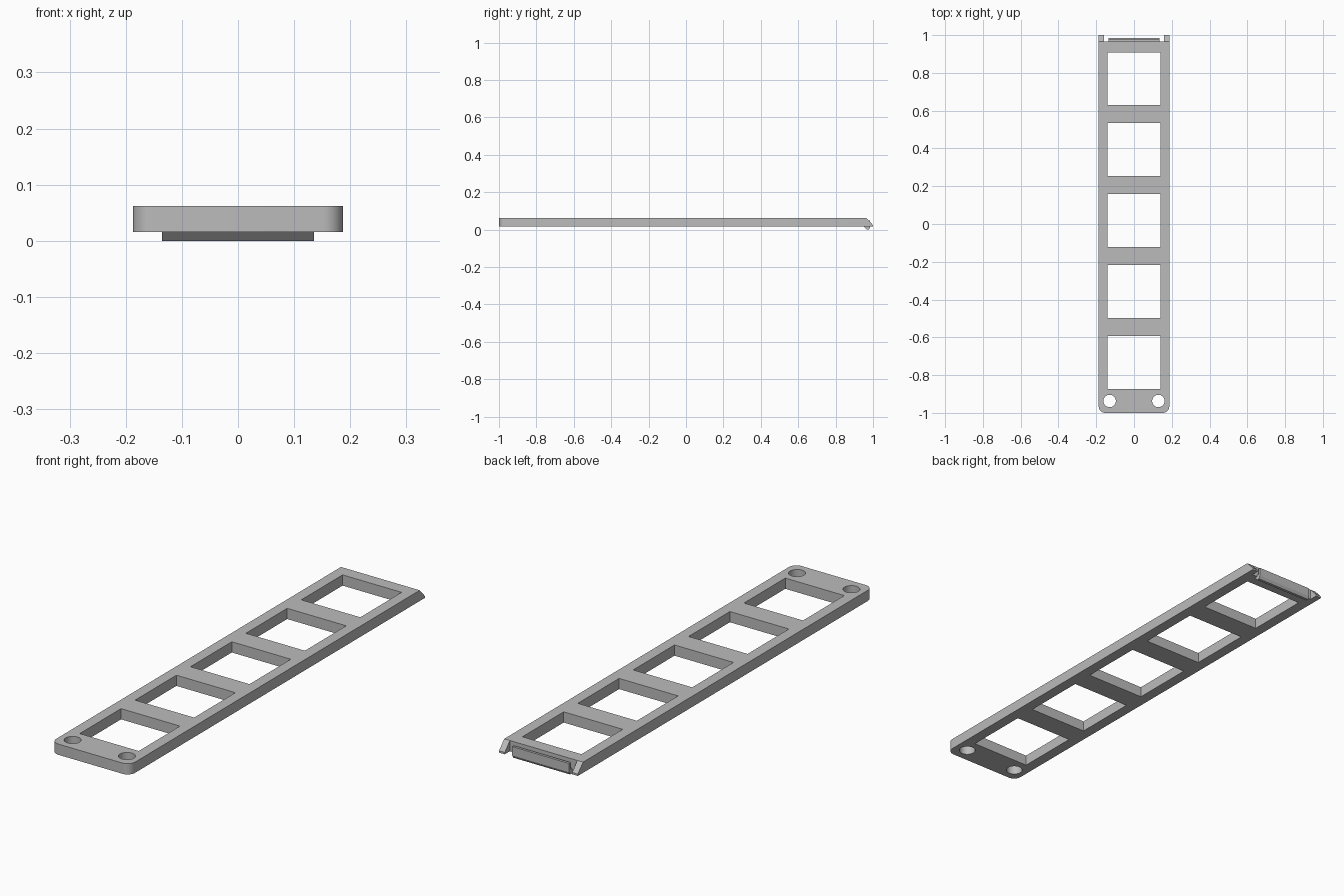
import bpy, bmesh
from math import sin, cos, pi, radians

cube = bpy.data.objects.get("Cube")
if cube:
    bpy.data.objects.remove(cube, do_unlink=True)

grey = bpy.data.materials.new("plain grey")
grey.use_nodes = True
colour = (0.5, 0.5, 0.5, 1)
grey.diffuse_color = colour
grey.node_tree.nodes["Principled BSDF"].inputs["Base Color"].default_value = colour

BOTTOM, TOP = 0.016, 0.062
HALF_WIDTH, END = 0.187, 0.965


def arc(cx, cy, r, start, stop, steps):
    angles = [radians(start + (stop - start) * i / steps) for i in range(steps + 1)]
    return [(cx + r * cos(a), cy + r * sin(a)) for a in angles]


def finish(obj):
    obj.data.materials.clear()
    obj.data.materials.append(grey)
    bpy.ops.object.select_all(action='DESELECT')
    obj.select_set(True)
    bpy.context.view_layer.objects.active = obj
    bpy.ops.object.shade_smooth_by_angle(angle=radians(30))


def plate(name, loops):
    """Flat outline with holes, given thickness."""
    curve = bpy.data.curves.new(name, 'CURVE')
    curve.dimensions = '2D'
    curve.fill_mode = 'BOTH'
    curve.extrude = (TOP - BOTTOM) / 2
    for loop in loops:
        spline = curve.splines.new('POLY')
        spline.points.add(len(loop) - 1)
        for point, (x, y) in zip(spline.points, loop):
            point.co = (x, y, 0, 1)
        spline.use_cyclic_u = True
    temp = bpy.data.objects.new(name + " outline", curve)
    bpy.context.collection.objects.link(temp)
    graph = bpy.context.evaluated_depsgraph_get()
    mesh = bpy.data.meshes.new_from_object(temp.evaluated_get(graph))
    bpy.data.objects.remove(temp, do_unlink=True)
    bm = bmesh.new()
    bm.from_mesh(mesh)
    bmesh.ops.remove_doubles(bm, verts=bm.verts, dist=1e-5)
    bmesh.ops.translate(bm, verts=bm.verts, vec=(0, 0, (TOP + BOTTOM) / 2))
    bmesh.ops.recalc_face_normals(bm, faces=bm.faces)
    bm.to_mesh(mesh)
    bm.free()
    obj = bpy.data.objects.new(name, mesh)
    bpy.context.collection.objects.link(obj)
    finish(obj)


def bar(name, profile, x0, x1):
    """Side profile (y, z) extruded across x."""
    bm = bmesh.new()
    face = bm.faces.new([bm.verts.new((x0, y, z)) for y, z in profile])
    new = bmesh.ops.extrude_face_region(bm, geom=[face])["geom"]
    moved = [v for v in new if isinstance(v, bmesh.types.BMVert)]
    bmesh.ops.translate(bm, verts=moved, vec=(x1 - x0, 0, 0))
    bmesh.ops.recalc_face_normals(bm, faces=bm.faces)
    mesh = bpy.data.meshes.new(name)
    bm.to_mesh(mesh)
    bm.free()
    obj = bpy.data.objects.new(name, mesh)
    bpy.context.collection.objects.link(obj)
    finish(obj)


# Frame: rounded front corners, five square windows, two screw holes
radius = 0.035
inner = HALF_WIDTH - radius
loops = [arc(-inner, radius - 1, radius, 180, 270, 10)
         + arc(inner, radius - 1, radius, 270, 360, 10)
         + [(HALF_WIDTH, END), (-HALF_WIDTH, END)]]
for i in range(5):
    y, h = -0.733 + 0.3755 * i, 0.14
    loops.append([(-h, y - h), (-h, y + h), (h, y + h), (h, y - h)])
for side in (-1, 1):
    loops.append(arc(side * 0.129, -0.937, 0.033, 360, 0, 32)[:-1])
plate("window_frame", loops)

# Sloped prongs at the back corners
prong = [(END, BOTTOM), (1, BOTTOM), (1, 0.024), (END, TOP)]
bar("left_prong", prong, 0.16, HALF_WIDTH)
bar("right_prong", prong, -HALF_WIDTH, -0.16)

# Clip tongue with a hook under the frame
clip = [(0.95, BOTTOM), (0.966, 0), (0.978, 0), (0.985, 0.012),
        (0.985, 0.05), (0.974, 0.05), (0.974, 0.022), (0.95, 0.022)]
bar("clip_tongue", clip, -0.135, 0.135)
